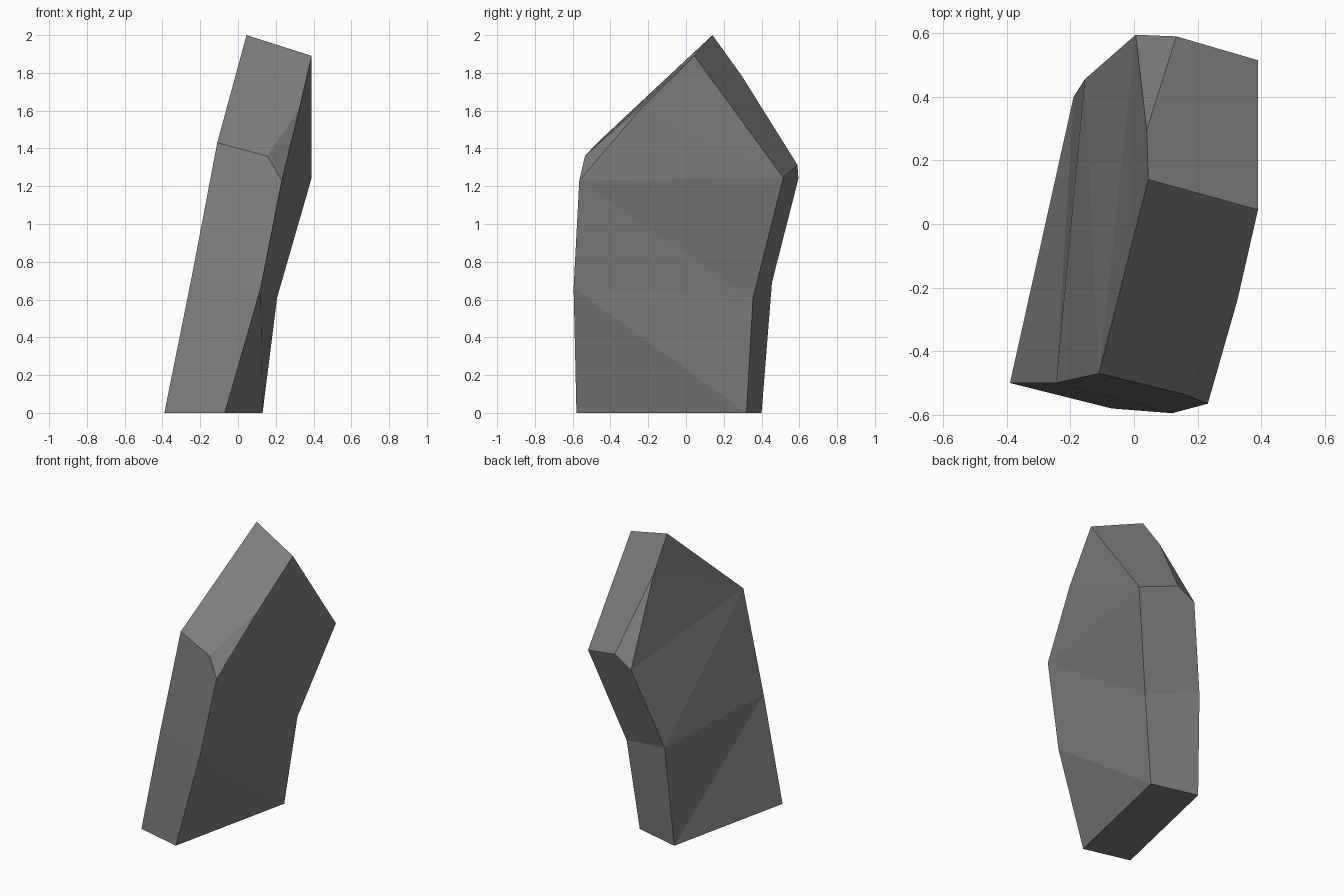
import bpy, bmesh

if "Cube" in bpy.data.objects:
    bpy.data.objects.remove(bpy.data.objects["Cube"])

# Outlines of the two broad sides of the rock slab, listed from the front foot
# over the peak to the back foot
left = [(-0.39, -0.50, 0), (-0.245, -0.50, 0.72), (-0.11, -0.47, 1.43), (0.045, 0.14, 2.0),
        (0.04, 0.295, 1.785), (0.005, 0.595, 1.24), (-0.155, 0.455, 0.69), (-0.19, 0.40, 0)]
right = [(-0.07, -0.58, 0), (0.12, -0.595, 0.66), (0.232, -0.565, 1.23), (0.325, -0.24, 1.61),
         (0.39, 0.045, 1.89), (0.39, 0.515, 1.245), (0.207, 0.355, 0.61), (0.13, 0.32, 0)]

bm = bmesh.new()
L = [bm.verts.new(p) for p in left]
R = [bm.verts.new(p) for p in right]
front_chip = bm.verts.new((0.155, -0.535, 1.36))
back_chip = bm.verts.new((0.133, 0.59, 1.313))


def strip(loop, order):
    """Zigzag triangle strip across one broad side."""
    for i in range(len(order) - 2):
        bm.faces.new([loop[k] for k in order[i:i + 3]])


# Broad sides
strip(L, (0, 7, 1, 6, 2, 5, 4))
bm.faces.new((L[2], L[4], L[3]))
strip(R, (0, 7, 1, 6, 2, 5, 3, 4))

# Rim: base, front, front slope, back slope, back
for face in ((L[0], R[0], R[7], L[7]),
             (L[0], R[0], R[1], L[1]),
             (L[1], R[1], R[2], front_chip, L[2]),
             (L[2], front_chip, R[3], R[4], L[3]),
             (L[3], R[4], R[5], back_chip, L[4]),
             (L[5], back_chip, R[5], R[6], L[6]),
             (L[6], R[6], R[7], L[7])):
    bm.faces.new(face)

# Chipped corners
bm.faces.new((front_chip, R[2], R[3]))
bm.faces.new((back_chip, L[4], L[5]))

bmesh.ops.recalc_face_normals(bm, faces=bm.faces)
mesh = bpy.data.meshes.new("rock_slab")
bm.to_mesh(mesh)
bm.free()

# Stone colour
stone = bpy.data.materials.new("stone grey")
stone.diffuse_color = (0.21, 0.21, 0.213, 1)
stone.use_nodes = True
stone.node_tree.nodes["Principled BSDF"].inputs["Base Color"].default_value = stone.diffuse_color
mesh.materials.append(stone)
rock = bpy.data.objects.new("rock_slab", mesh)
bpy.context.collection.objects.link(rock)
